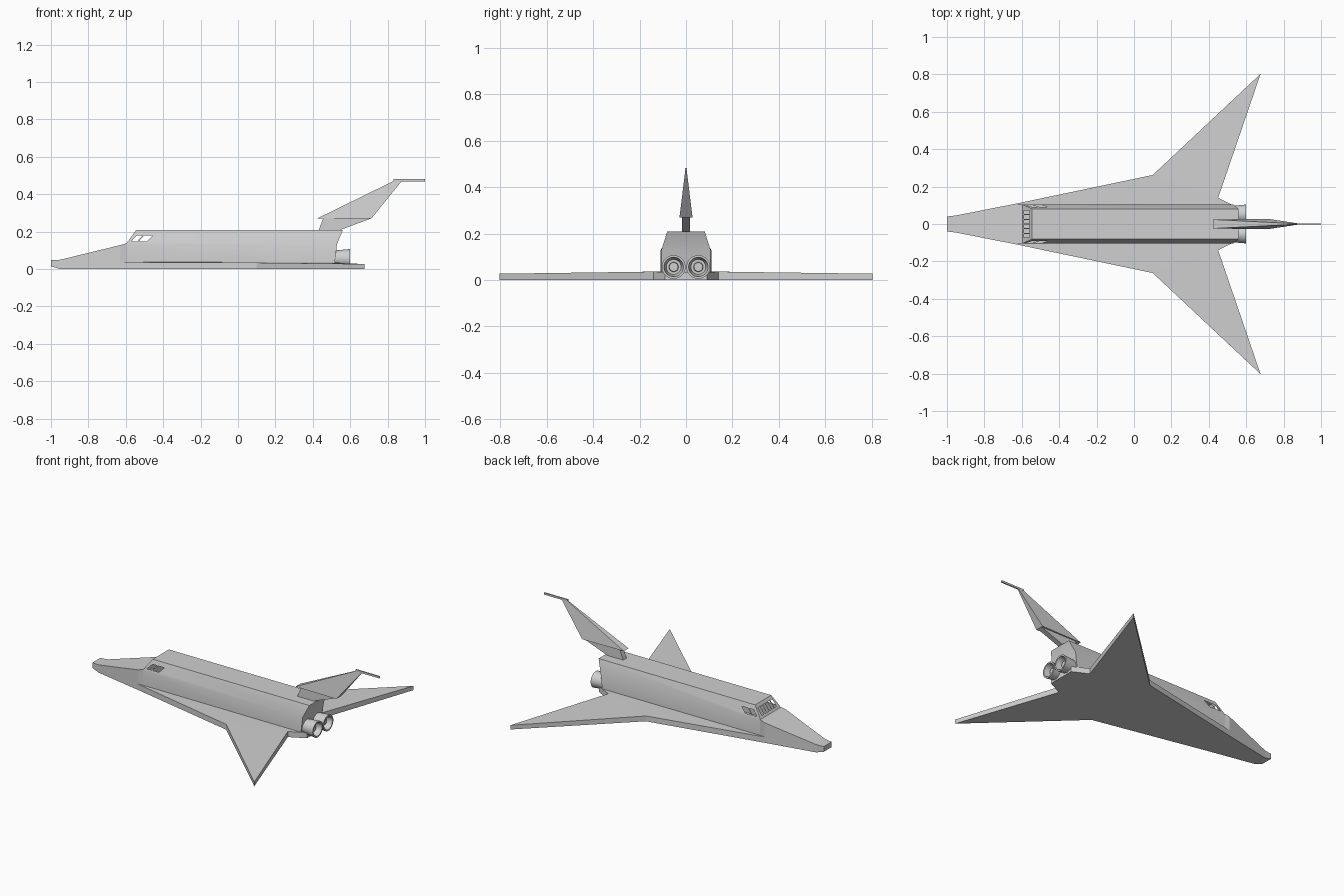
import bpy, bmesh, math
from mathutils import Matrix

if "Cube" in bpy.data.objects:
    bpy.data.objects.remove(bpy.data.objects["Cube"])

grey = bpy.data.materials.new("hull_grey")
grey.use_nodes = True
colour = (0.63, 0.63, 0.63, 1)
grey.diffuse_color = colour
grey.node_tree.nodes["Principled BSDF"].inputs["Base Color"].default_value = colour


def finish(bm, name, smooth=False):
    """Turn a bmesh into a named grey object."""
    bmesh.ops.recalc_face_normals(bm, faces=bm.faces)
    mesh = bpy.data.meshes.new(name)
    bm.to_mesh(mesh)
    bm.free()
    mesh.materials.append(grey)
    ob = bpy.data.objects.new(name, mesh)
    bpy.context.collection.objects.link(ob)
    if smooth:
        bpy.ops.object.select_all(action="DESELECT")
        ob.select_set(True)
        bpy.context.view_layer.objects.active = ob
        bpy.ops.object.shade_smooth_by_angle(angle=math.radians(30))


def skin(rings):
    """Closed solid over rings that have equal point counts."""
    bm = bmesh.new()
    loops = [[bm.verts.new(p) for p in ring] for ring in rings]
    n = len(loops[0])
    for a, b in zip(loops, loops[1:]):
        for i in range(n):
            j = (i + 1) % n
            bm.faces.new((a[i], a[j], b[j], b[i]))
    bm.faces.new(loops[0])
    bm.faces.new(loops[-1])
    bmesh.ops.recalc_face_normals(bm, faces=bm.faces)
    return bm


def rect_x(x, w, z0, z1):
    """Upright rectangle across the hull."""
    return [(x, -w, z0), (x, w, z0), (x, w, z1), (x, -w, z1)]


def rect_z(z, x0, x1, w):
    """Level rectangle; w gives the half widths at its two ends."""
    return [(x0, -w[0], z), (x1, -w[1], z), (x1, w[1], z), (x0, w[0], z)]


def slab(name, outline, w):
    """Side profile given a thickness across the hull."""
    finish(skin([[(x, y, z) for x, z in outline] for y in (-w, w)]), name)


def slice_faces(bm, pick, co, normal):
    """Cut only the faces that pick accepts."""
    faces = [f for f in bm.faces if pick(f)]
    edges = {e for f in faces for e in f.edges}
    verts = {v for f in faces for v in f.verts}
    bmesh.ops.bisect_plane(bm, geom=faces + list(edges) + list(verts),
                           dist=0.00001, plane_co=co, plane_no=normal)
    bm.normal_update()


# Nose wedge
finish(skin([rect_x(-1, 0.04, 0.015, 0.048), rect_x(-0.95, 0.046, 0, 0.05),
             rect_x(-0.63, 0.109, 0, 0.128), rect_x(-0.597, 0.105, 0, 0.137)]), "nose")

# Fuselage with sloped windscreen and raked stern
hull = skin([rect_z(0.012, -0.6, 0.515, (0.105, 0.105)),
             rect_z(0.132, -0.6, 0.529, (0.105, 0.105)),
             rect_z(0.208, -0.545, 0.56, (0.081, 0.081))])
hull.normal_update()
CABIN_END, SILL, LINTEL, LEAN = -0.44, 0.147, 0.18, 0.95
side_panes = [(-0.572, -0.54), (-0.532, -0.488)]


def upper_side(f):
    return f.calc_center_median().z > 0.132 and abs(f.normal.y) > 0.8


def cabin_side(f):
    return upper_side(f) and f.calc_center_median().x < CABIN_END


def windscreen(f):
    return f.calc_center_median().z > 0.132 and f.normal.x < -0.5


def window_band(f):
    return cabin_side(f) and SILL < f.calc_center_median().z < LINTEL


# Side windows lean back with the windscreen
slice_faces(hull, upper_side, (CABIN_END, 0, 0), (1, 0, 0))
for z in (SILL, LINTEL):
    slice_faces(hull, cabin_side, (0, 0, z), (0, 0, 1))
for x in (x for pane in side_panes for x in pane):
    slice_faces(hull, window_band, (x, 0, SILL), (1, 0, -LEAN))

# Row of front windows
front_low, front_high, pitch, half_pane = 0.15, 0.19, 0.025, 0.01
pane_centres = [(i - 2.5) * pitch for i in range(6)]


def front_band(f):
    return windscreen(f) and front_low < f.calc_center_median().z < front_high


for z in (front_low, front_high):
    slice_faces(hull, windscreen, (0, 0, z), (0, 0, 1))
for y in pane_centres:
    for edge in (y - half_pane, y + half_pane):
        slice_faces(hull, front_band, (0, edge, 0), (0, 1, 0))


def is_open(f):
    c = f.calc_center_median()
    if window_band(f):
        x = c.x - LEAN * (c.z - SILL)
        return any(a < x < b for a, b in side_panes)
    return front_band(f) and any(abs(c.y - y) < half_pane for y in pane_centres)


bmesh.ops.delete(hull, geom=[f for f in hull.faces if is_open(f)], context="FACES")
finish(hull, "fuselage", smooth=True)

# Double delta wings, one per side
inner = [(-0.63, 0, 0.037), (-0.63, 0.109, 0.037), (0.1, 0.262, 0.034),
         (0.45, 0.14, 0.036), (0.55, 0.09, 0.034), (0.55, 0, 0.034)]
outer = [inner[2], (0.677, 0.803, 0.027), inner[3]]
for side, label in ((1, "left"), (-1, "right")):
    bm = bmesh.new()
    for outline in (inner, outer):
        top = [bm.verts.new((x, side * y, z)) for x, y, z in outline]
        low = [bm.verts.new((x, side * y, 0)) for x, y, z in outline]
        bm.faces.new(top)
        bm.faces.new(low)
        for i in range(len(top)):
            j = (i + 1) % len(top)
            # The seam between panels and the centre line stay open
            a, b = outline[i], outline[j]
            seam = {a, b} == {inner[2], inner[3]} or (a[1] == 0 and b[1] == 0)
            if not seam:
                bm.faces.new((top[i], top[j], low[j], low[i]))
    bmesh.ops.remove_doubles(bm, verts=bm.verts, dist=0.0005)
    finish(bm, label + "_wing")

# Tail fin on its pedestal, with a level tip
slab("fin_pedestal", [(0.428, 0.2), (0.522, 0.2), (0.71, 0.27), (0.455, 0.27)], 0.017)
finish(skin([rect_z(0.27, 0.422, 0.713, (0.024, 0.028)),
             rect_z(0.474, 0.838, 0.878, (0.003, 0.003))]), "tail_fin")
slab("fin_tip", [(0.832, 0.469), (1, 0.469), (1, 0.481), (0.832, 0.481)], 0.004)

# Twin engine nozzles with a core inside each
nozzle = [(0.5, 0), (0.5, 0.043), (0.53, 0.045), (0.567, 0.048), (0.6, 0.051),
          (0.6, 0.042), (0.55, 0.032), (0.55, 0.021), (0.575, 0.019), (0.575, 0)]
for side, label in ((1, "left"), (-1, "right")):
    bm = bmesh.new()
    verts = [bm.verts.new((x, r, 0)) for x, r in nozzle]
    edges = [bm.edges.new(pair) for pair in zip(verts, verts[1:])]
    bmesh.ops.spin(bm, geom=verts + edges, cent=(0, 0, 0), axis=(1, 0, 0),
                   angle=math.tau, steps=28)
    bmesh.ops.remove_doubles(bm, verts=bm.verts, dist=0.0001)
    bm.transform(Matrix.Translation((0, side * 0.053, 0.056)))
    finish(bm, label + "_engine", smooth=True)
